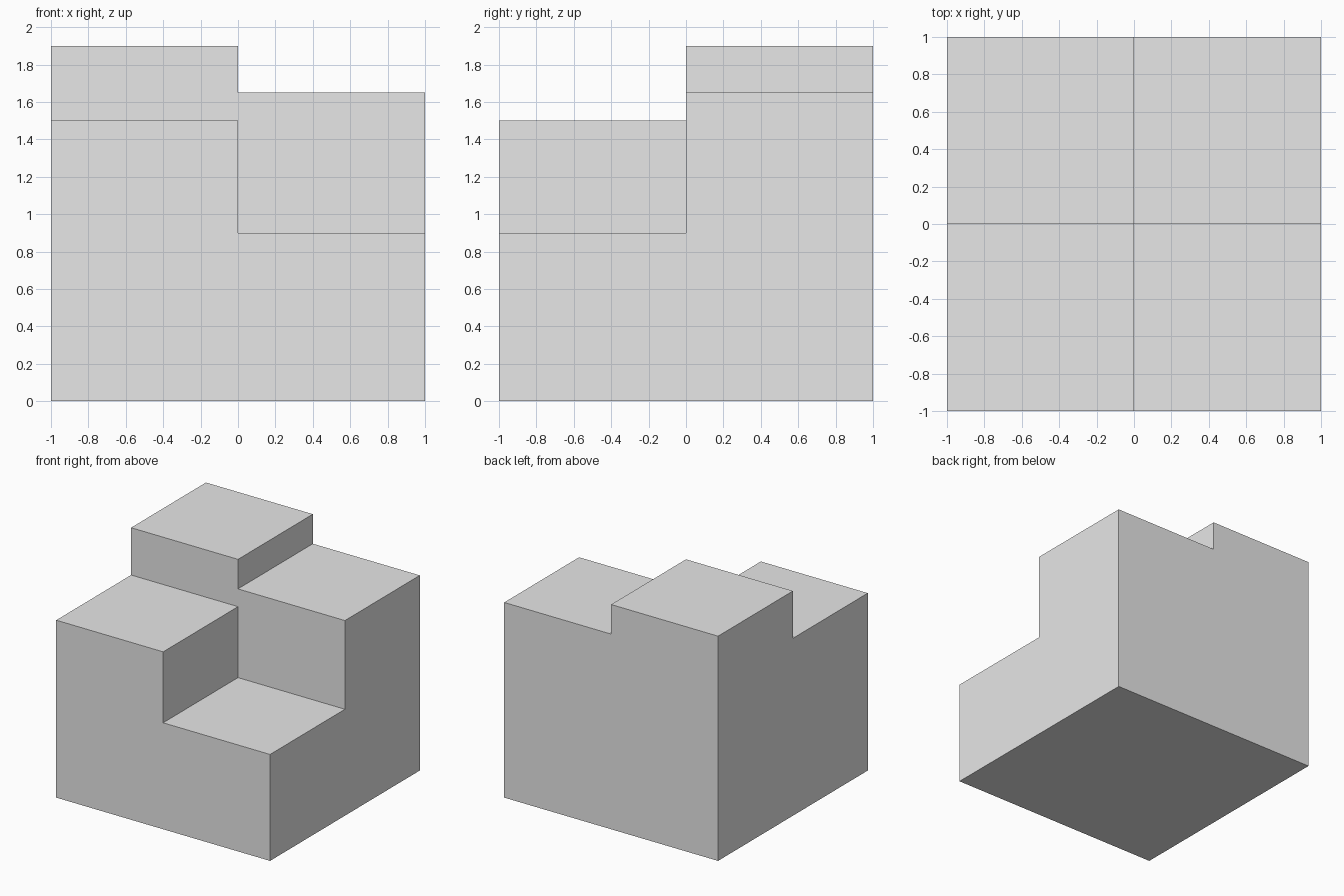
import bpy
import bmesh

cube = bpy.data.objects.get("Cube")
if cube:
    bpy.data.objects.remove(cube, do_unlink=True)

# Light grey material
grey = bpy.data.materials.new("light_grey")
grey.use_nodes = True
colour = (0.8, 0.8, 0.8, 1)
grey.diffuse_color = colour
grey.node_tree.nodes["Principled BSDF"].inputs["Base Color"].default_value = colour

# Height of each quadrant, keyed by the signs of x and y
heights = {(1, -1): 0.9, (-1, -1): 1.5, (1, 1): 1.65, (-1, 1): 1.9}


def quadrant_height(face):
    c = face.calc_center_median()
    return heights[(1 if c.x > 0 else -1, 1 if c.y > 0 else -1)]


# Square base split into four quadrants
bm = bmesh.new()
bmesh.ops.create_grid(bm, x_segments=2, y_segments=2, size=1)
top_faces = list(bm.faces)

# Raise the terraces level by level, leaving each quadrant at its own height
base = 0
for level in sorted(heights.values()):
    rising = [f for f in top_faces if quadrant_height(f) >= level]
    result = bmesh.ops.extrude_face_region(bm, geom=rising)["geom"]
    verts = [g for g in result if isinstance(g, bmesh.types.BMVert)]
    bmesh.ops.translate(bm, verts=verts, vec=(0, 0, level - base))
    top_faces = [g for g in result if isinstance(g, bmesh.types.BMFace)]
    base = level

# Merge the coplanar wall pieces into single flat faces
bmesh.ops.recalc_face_normals(bm, faces=bm.faces)
bmesh.ops.dissolve_limit(bm, angle_limit=0.01, verts=bm.verts, edges=bm.edges)

mesh = bpy.data.meshes.new("stepped_block")
bm.to_mesh(mesh)
bm.free()
mesh.materials.append(grey)
block = bpy.data.objects.new("stepped_block", mesh)
bpy.context.scene.collection.objects.link(block)
